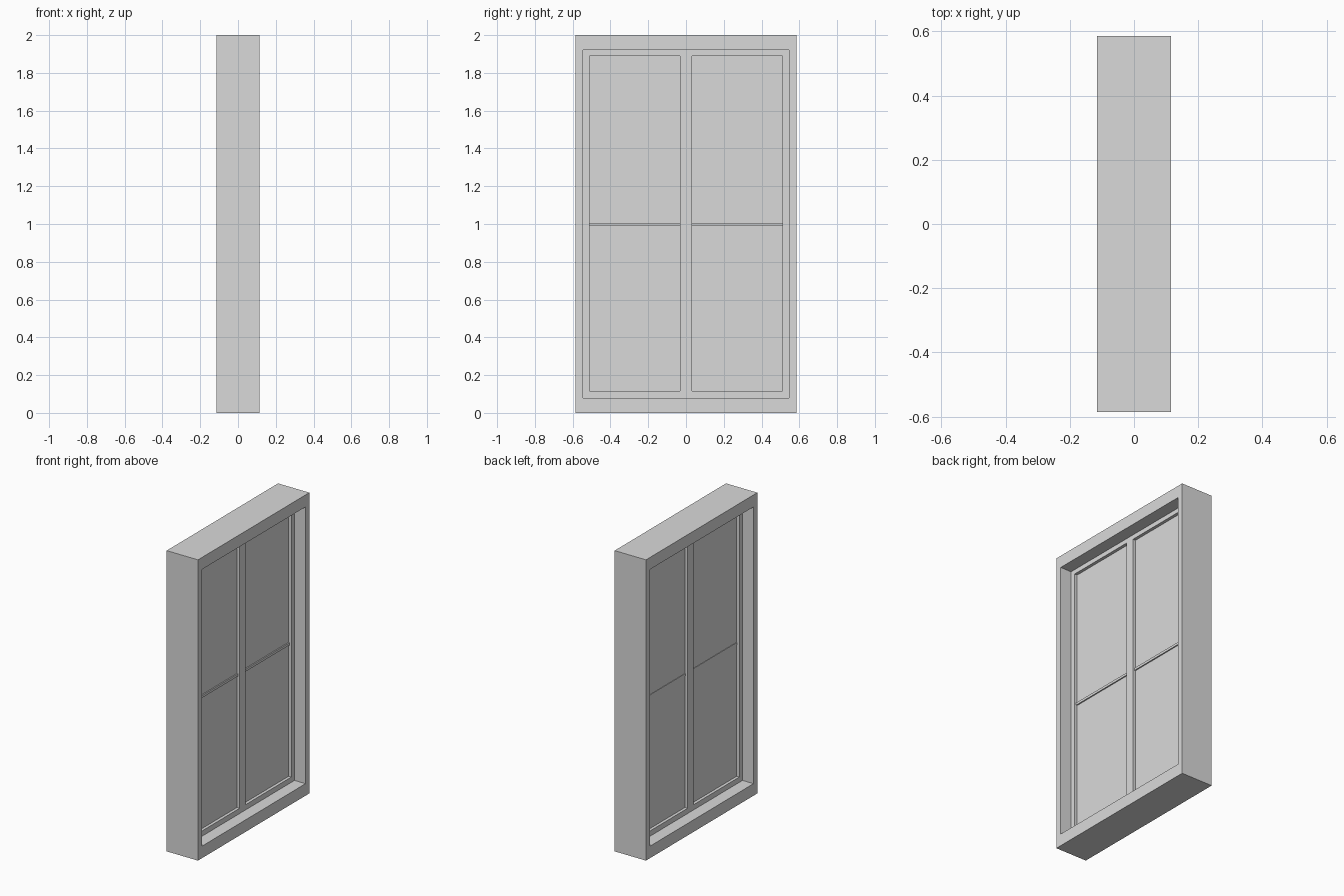
import bpy
import bmesh

cube = bpy.data.objects.get("Cube")
if cube:
    bpy.data.objects.remove(cube, do_unlink=True)

grey = bpy.data.materials.new("pale_grey")
colour = (0.7, 0.7, 0.7, 1.0)
grey.diffuse_color = colour
grey.use_nodes = True
grey.node_tree.nodes["Principled BSDF"].inputs["Base Color"].default_value = colour


def finish(name, bm):
    bmesh.ops.recalc_face_normals(bm, faces=bm.faces)
    mesh = bpy.data.meshes.new(name)
    bm.to_mesh(mesh)
    bm.free()
    mesh.materials.append(grey)
    bpy.context.collection.objects.link(bpy.data.objects.new(name, mesh))


def corners(bm, x, rect):
    y0, y1, z0, z1 = rect
    return [bm.verts.new((x, y, z)) for y, z in ((y0, z0), (y1, z0), (y1, z1), (y0, z1))]


def ring(name, x0, x1, outer, inner):
    """Rectangular frame with an opening; rectangles are (y0, y1, z0, z1)."""
    bm = bmesh.new()
    loops = [corners(bm, x, r) for x, r in ((x0, outer), (x1, outer), (x1, inner), (x0, inner))]
    for a, b in zip(loops, loops[1:] + loops[:1]):
        for i in range(4):
            j = (i + 1) % 4
            bm.faces.new((a[i], a[j], b[j], b[i]))
    finish(name, bm)


def box(name, x0, x1, rect):
    bm = bmesh.new()
    a, b = corners(bm, x0, rect), corners(bm, x1, rect)
    bm.faces.new(a)
    bm.faces.new(b)
    for i in range(4):
        j = (i + 1) % 4
        bm.faces.new((a[i], a[j], b[j], b[i]))
    finish(name, bm)


# Deep outer casing
opening = (-0.545, 0.545, 0.08, 1.92)
ring("outer_frame", -0.115, 0.115, (-0.585, 0.585, 0, 2), opening)

# Recessed sash with a central upright
sash_hole = (-0.512, 0.512, 0.115, 1.89)
ring("sash_frame", -0.034, 0.034, opening, sash_hole)
box("centre_mullion", -0.034, 0.034, (-0.031, 0.031, 0.115, 1.89))

# Pane and thin glazing bar on each side of the upright
for side, y0, y1 in (("right", -0.512, -0.031), ("left", 0.031, 0.512)):
    box(side + "_pane", -0.014, 0.014, (y0, y1, 0.115, 1.89))
    box(side + "_glazing_bar", -0.017, 0.022, (y0, y1, 0.99, 1.006))
